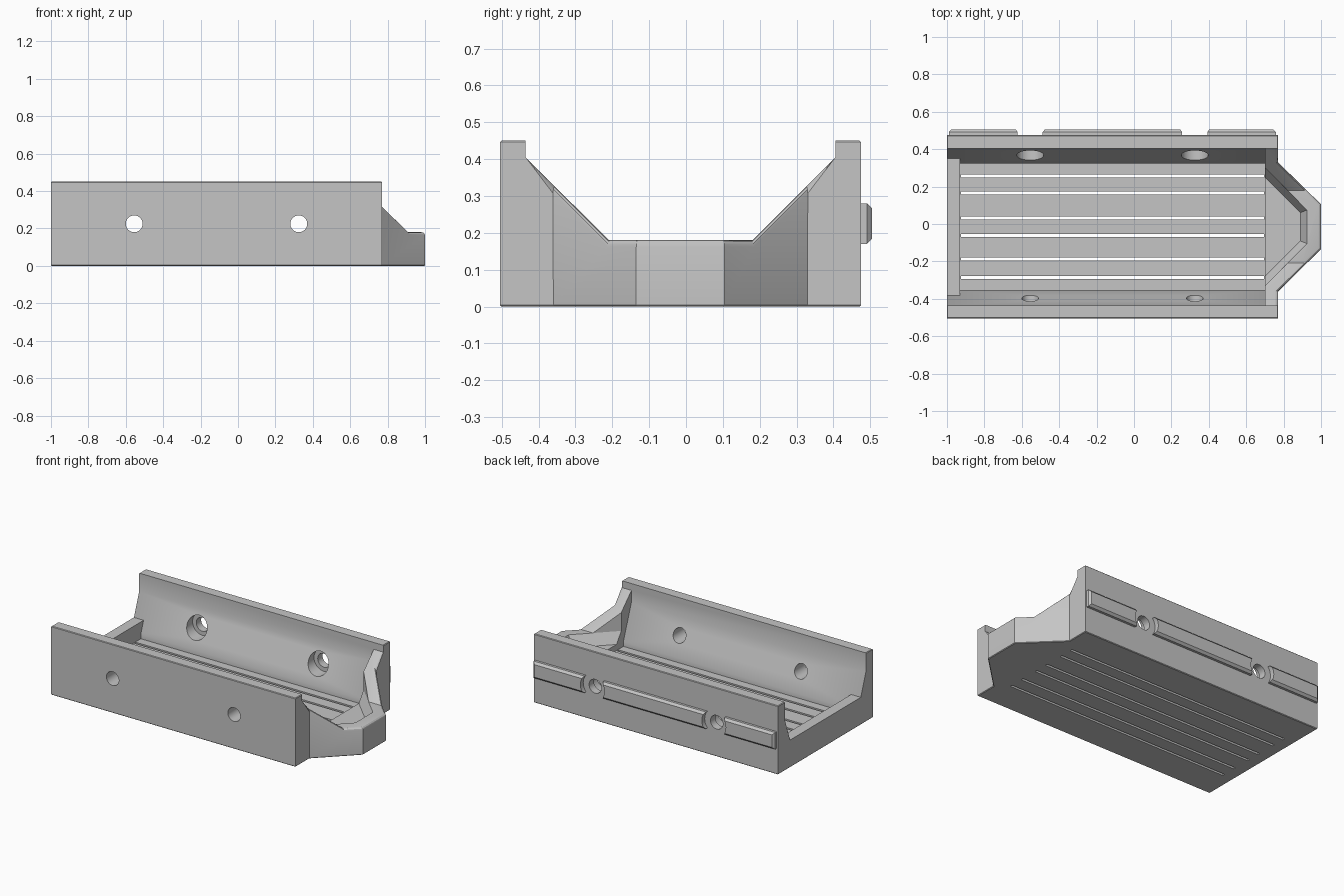
import bpy, bmesh, math
from mathutils import Matrix

cube = bpy.data.objects.get("Cube")
if cube:
    bpy.data.objects.remove(cube, do_unlink=True)

CY = -0.015            # centre line of the tray
FLOOR, NOSE_FLOOR, RIM, TOP = 0.07, 0.11, 0.18, 0.45
LEAN = 0.36            # sideways run of the leaning inner walls per unit height
HOLES = (-0.555, 0.325)
HOLE_Z = 0.225

grey = bpy.data.materials.new("plain grey")
grey.use_nodes = True
grey.diffuse_color = (0.56, 0.56, 0.56, 1)
bsdf = grey.node_tree.nodes["Principled BSDF"]
bsdf.inputs["Base Color"].default_value = (0.56, 0.56, 0.56, 1)
bsdf.inputs["Roughness"].default_value = 0.7


def loft(bm, *rings):
    """Closed solid through matching rings."""
    rings = [[bm.verts.new(p) for p in ring] for ring in rings]
    bm.faces.new(rings[0])
    bm.faces.new(rings[-1])
    for a, b in zip(rings, rings[1:]):
        for i in range(len(a)):
            j = (i + 1) % len(a)
            bm.faces.new((a[i], a[j], b[j], b[i]))


def finish(bm, name):
    bmesh.ops.recalc_face_normals(bm, faces=bm.faces[:])
    mesh = bpy.data.meshes.new(name)
    bm.to_mesh(mesh)
    bm.free()
    mesh.materials.append(grey)
    obj = bpy.data.objects.new(name, mesh)
    bpy.context.collection.objects.link(obj)
    return obj


def x_prism(name, half, x0, x1):
    """Extrude a symmetric y-z profile, given as its +y half, along x."""
    ring = half + [(-y, z) for y, z in reversed(half)]
    bm = bmesh.new()
    loft(bm, [(x0, CY + y, z) for y, z in ring], [(x1, CY + y, z) for y, z in ring])
    return finish(bm, name)


def plan_ring(half, z):
    """Symmetric plan outline at height z, given as its +y half."""
    return [(x, CY + y, z) for x, y in half + [(x, -y) for x, y in reversed(half)]]


def add_box(bm, lo, hi):
    ring = [(lo[0], lo[1]), (hi[0], lo[1]), (hi[0], hi[1]), (lo[0], hi[1])]
    loft(bm, [(x, y, lo[2]) for x, y in ring], [(x, y, hi[2]) for x, y in ring])


def bores(name, radius, y0, y1):
    """Round cutters along y at both screw positions."""
    bm = bmesh.new()
    for x in HOLES:
        place = Matrix.Translation((x, (y0 + y1) / 2, HOLE_Z)) @ Matrix.Rotation(math.pi / 2, 4, 'X')
        bmesh.ops.create_cone(bm, cap_ends=True, segments=40, radius1=radius,
                              radius2=radius, depth=y1 - y0, matrix=place)
    return finish(bm, name)


def cut(target, cutter):
    cutter.hide_render = True
    mod = target.modifiers.new("cut", 'BOOLEAN')
    mod.operation = 'DIFFERENCE'
    mod.solver = 'EXACT'
    mod.object = cutter
    bpy.context.view_layer.objects.active = target
    bpy.ops.object.modifier_apply(modifier=mod.name)
    bpy.data.objects.remove(cutter, do_unlink=True)


def smooth(obj):
    bpy.ops.object.select_all(action='DESELECT')
    obj.select_set(True)
    bpy.context.view_layer.objects.active = obj
    bpy.ops.object.shade_smooth_by_angle(angle=math.radians(25))


# Tray body: box with a tapered nose, fine chamfer round top and bottom
outline = [(-1, 0.49), (0.77, 0.49), (0.77, 0.345), (1, 0.12)]
bm = bmesh.new()
loft(bm, plan_ring(outline, 0), plan_ring(outline, TOP))
level = [e for e in bm.edges if abs(e.verts[0].co.z - e.verts[1].co.z) < 1e-5]
bmesh.ops.recalc_face_normals(bm, faces=bm.faces[:])
bmesh.ops.bevel(bm, geom=level, offset=0.004, segments=1, affect='EDGES')
tray = finish(bm, "tray_body")

# Main channel: leaning inner walls with a short upright foot
foot = 0.42 - (0.33 - 0.1) * LEAN
cut(tray, x_prism("channel_cutter",
                  [(foot, FLOOR), (foot, 0.1), (0.42, 0.33), (0.42, 0.6)], -1.1, 0.70))

# V-shaped opening over the nose end
cut(tray, x_prism("nose_opening_cutter", [(0.195, RIM), (0.42, 0.405), (0.42, 0.6)], 0.69, 1.1))


# Rounded outer edge of the nose rim
def is_rim_edge(edge):
    if len(edge.link_faces) != 2 or max(v.co.z for v in edge.verts) > 0.42:
        return False
    low, high = sorted((f.normal for f in edge.link_faces), key=lambda n: n.z)
    return abs(low.z) < 0.1 and low.x > 0.3 and high.z > 0.5


bm = bmesh.new()
bm.from_mesh(tray.data)
bm.normal_update()
bmesh.ops.bevel(bm, geom=[e for e in bm.edges if is_rim_edge(e)], offset=0.018,
                segments=3, profile=0.5, affect='EDGES', clamp_overlap=True)
bm.to_mesh(tray.data)
bm.free()


# Pocket inside the nose: tapered below the rim, upright above it
def pocket(grow, z):
    front = 0.925 + grow
    diagonal = 1.015 + grow * math.sqrt(2)
    return plan_ring([(0.695, diagonal - 0.695), (front, diagonal - front)], z)


bm = bmesh.new()
loft(bm, pocket(-0.035, NOSE_FLOOR), pocket(0, RIM), pocket(0, 0.5))
cut(tray, finish(bm, "nose_pocket_cutter"))

# Drain slots through the floor
bm = bmesh.new()
for y in (0.257, 0.165, 0.032, -0.062, -0.187, -0.287):
    add_box(bm, (-0.925, y - 0.008, -0.1), (0.695, y + 0.008, FLOOR + 0.02))
cut(tray, finish(bm, "slot_cutter"))

# Screw holes through both walls, wider seats inside the back wall
cut(tray, bores("hole_cutter", 0.045, -0.7, 0.7))
cut(tray, bores("seat_cutter", 0.072, 0.0, 0.425))
smooth(tray)

# Low end wall filling the open end of the channel
rim_half = foot + (RIM - 0.1) * LEAN
x_prism("end_wall", [(foot, FLOOR), (foot, 0.1), (rim_half, RIM)], -1, -0.93)

# Locating rib on the back, chamfered and interrupted around the screw holes
bm = bmesh.new()
add_box(bm, (-0.99, 0.47, 0.17), (0.76, 0.505, 0.28))
outer = [e for e in bm.edges if all(v.co.y > 0.5 for v in e.verts)]
bmesh.ops.recalc_face_normals(bm, faces=bm.faces[:])
bmesh.ops.bevel(bm, geom=outer, offset=0.014, segments=1, affect='EDGES')
rib = finish(bm, "back_rib")
cut(rib, bores("rib_gap_cutter", 0.087, 0.4, 0.6))
smooth(rib)
